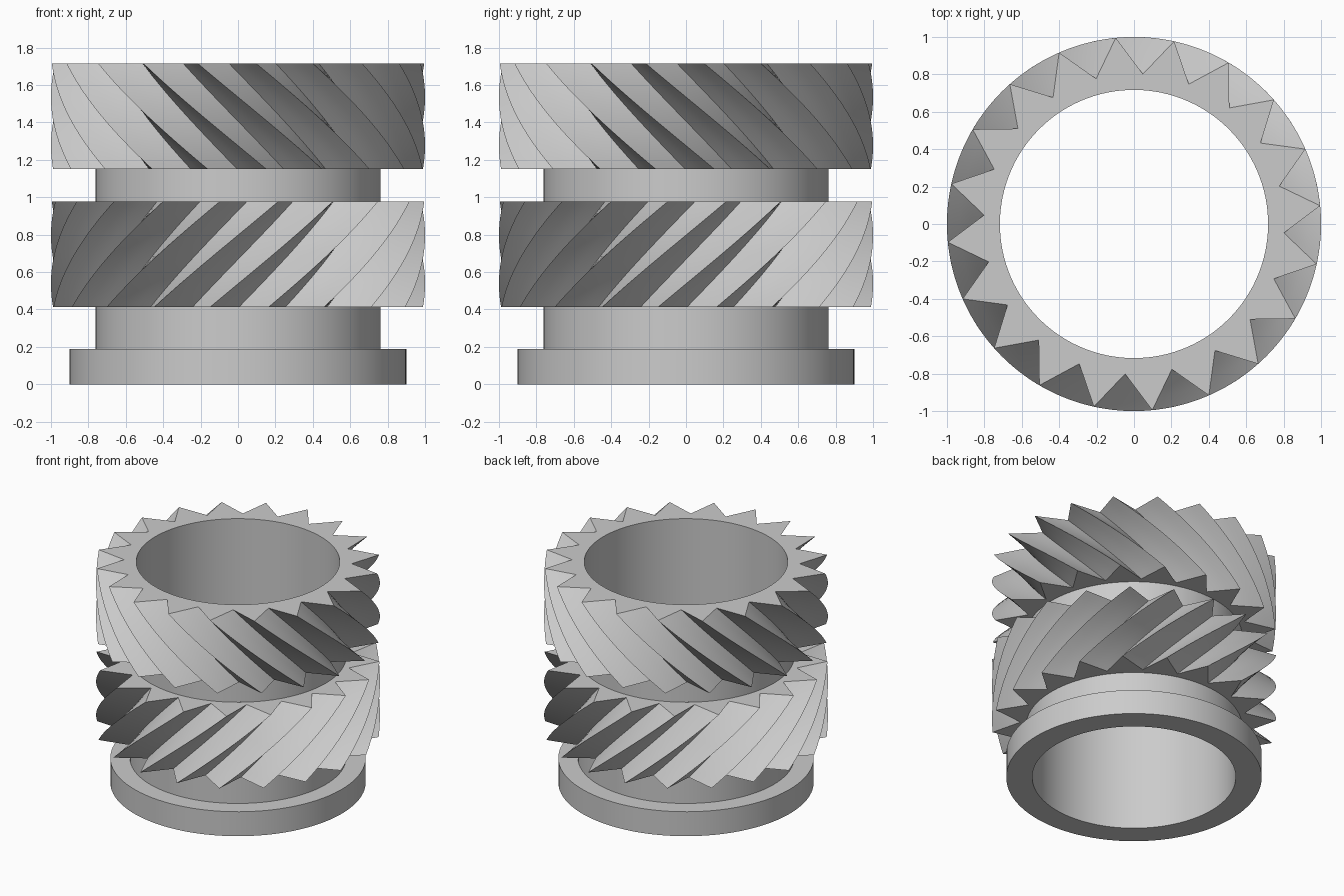
import bpy, math

if "Cube" in bpy.data.objects:
    bpy.data.objects.remove(bpy.data.objects["Cube"])

TEETH, SUB = 20, 3            # teeth per gear, mesh steps per tooth flank
N = TEETH * SUB * 2           # points around every ring
BORE, NECK, FLANGE = 0.717, 0.762, 0.9
TIP, ROOT = 1.0, 0.803
TOP_ANGLE, TWIST, STEPS = math.radians(5.6), math.radians(39), 20


def circle(r, z, a=TOP_ANGLE):
    return [(r * math.cos(a + 2 * math.pi * i / N),
             r * math.sin(a + 2 * math.pi * i / N), z) for i in range(N)]


def tooth_ring(z, a):
    # zigzag outline with straight flanks, starting on a tip
    corners = []
    for k in range(2 * TEETH):
        r, t = (ROOT if k % 2 else TIP), a + math.pi * k / TEETH
        corners.append((r * math.cos(t), r * math.sin(t)))
    ring = []
    for k, (x0, y0) in enumerate(corners):
        x1, y1 = corners[(k + 1) % len(corners)]
        for j in range(SUB):
            f = j / SUB
            ring.append((x0 + (x1 - x0) * f, y0 + (y1 - y0) * f, z))
    return ring


def loft(name, rings):
    verts = [v for ring in rings for v in ring]
    faces = []
    for k in range(len(rings) - 1):
        for i in range(N):
            j = (i + 1) % N
            faces.append((k * N + i, k * N + j, (k + 1) * N + j, (k + 1) * N + i))
    mesh = bpy.data.meshes.new(name)
    mesh.from_pydata(verts, [], faces)
    obj = bpy.data.objects.new(name, mesh)
    bpy.context.collection.objects.link(obj)
    bpy.ops.object.select_all(action='DESELECT')
    obj.select_set(True)
    bpy.context.view_layer.objects.active = obj
    bpy.ops.object.shade_smooth_by_angle(angle=math.radians(30))
    return obj


def gear(name, z0, z1, hand, top_inner):
    # hand = 1 or -1 picks the direction of the helix
    a0, a1 = hand * (TOP_ANGLE + TWIST), hand * TOP_ANGLE
    rings = [circle(NECK, z0, a0)]
    for s in range(STEPS + 1):
        f = s / STEPS
        rings.append(tooth_ring(z0 + (z1 - z0) * f, a0 + (a1 - a0) * f))
    rings.append(circle(top_inner, z1, a1))
    return loft(name, rings)


# Bore, foot flange and lower neck
loft("flanged_sleeve", [circle(r, z) for r, z in (
    (BORE, 1.715), (BORE, 0), (FLANGE, 0), (FLANGE, 0.19), (NECK, 0.19), (NECK, 0.413))])

# Neck between the gears
loft("middle_neck", [circle(NECK, 0.977), circle(NECK, 1.152)])

# Two helical toothed bands of opposite hand
gear("lower_helical_band", 0.413, 0.977, -1, NECK)
gear("upper_helical_band", 1.152, 1.715, 1, BORE)
